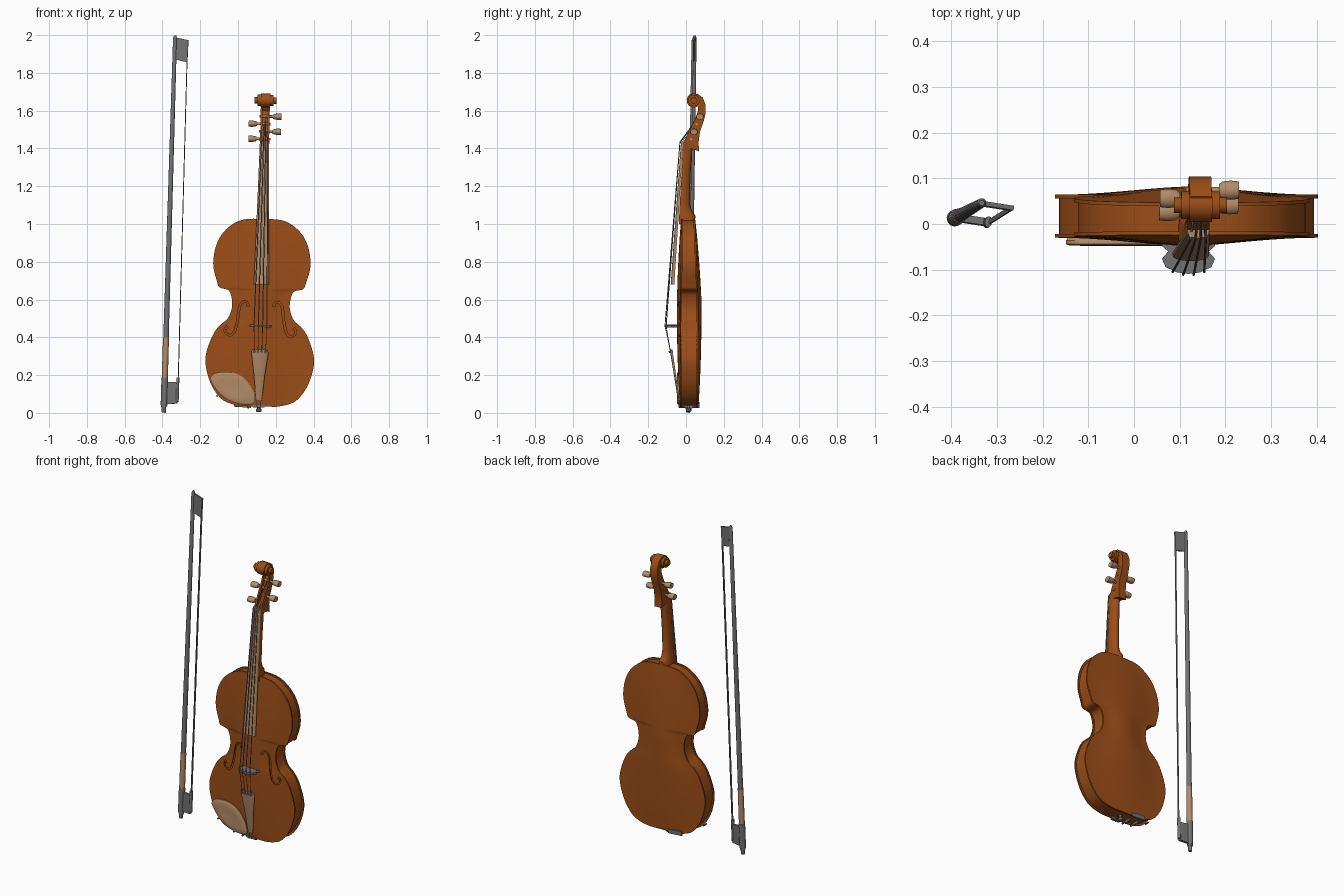
import bpy, bmesh, math
from mathutils import Vector, Matrix

if "Cube" in bpy.data.objects:
    bpy.data.objects.remove(bpy.data.objects["Cube"])


def material(name, rgb):
    m = bpy.data.materials.new(name)
    m.diffuse_color = (*rgb, 1)
    m.use_nodes = True
    m.node_tree.nodes["Principled BSDF"].inputs["Base Color"].default_value = m.diffuse_color
    return m


WOOD = material("varnished_wood", (0.33, 0.075, 0.009))
TAN = material("pale_tan", (0.45, 0.26, 0.14))
GREY = material("grey_metal", (0.17, 0.17, 0.17))

# Violin is built upright on x = 0 then leaned; bow has its own axes
VIOLIN = Matrix.Translation((0.109, 0, 0)) @ Matrix.Rotation(0.022, 4, 'Y')
d = Vector((0.06, 0.034, 2)).normalized()
hx = Vector((1, -0.15, 0))
hx = (hx - d * hx.dot(d)).normalized()
BOW = Matrix.Translation((-0.393, 0.012, 0.001)) @ Matrix((hx, d.cross(hx), d)).transposed().to_4x4()


def loft(name, rings, mat, frame=VIOLIN, caps=True, angle=35):
    bm = bmesh.new()
    vs = [[bm.verts.new(p) for p in r] for r in rings]
    n = len(rings[0])
    for a, b in zip(vs, vs[1:]):
        for i in range(n):
            j = (i + 1) % n
            bm.faces.new((a[i], a[j], b[j], b[i]))
    if caps:
        bm.faces.new(vs[0])
        bm.faces.new(vs[-1])
    bmesh.ops.recalc_face_normals(bm, faces=bm.faces)
    me = bpy.data.meshes.new(name)
    bm.to_mesh(me)
    bm.free()
    me.transform(frame)
    me.materials.append(mat)
    ob = bpy.data.objects.new(name, me)
    bpy.context.collection.objects.link(ob)
    smooth(ob, angle)
    return ob


def smooth(ob, angle=35):
    bpy.ops.object.select_all(action='DESELECT')
    ob.select_set(True)
    bpy.context.view_layer.objects.active = ob
    bpy.ops.object.shade_smooth_by_angle(angle=math.radians(angle))


def prism(name, pts, axis, a, b, mat, frame=VIOLIN):
    put = {'x': lambda p, h: (h, p[0], p[1]), 'y': lambda p, h: (p[0], h, p[1]),
           'z': lambda p, h: (p[0], p[1], h)}[axis]
    return loft(name, [[put(p, h) for p in pts] for h in (a, b)], mat, frame)


def oval(cx, cy, rx, ry, n=20):
    return [(cx + rx * math.cos(2 * math.pi * i / n), cy + ry * math.sin(2 * math.pi * i / n)) for i in range(n)]


def tube(name, pts, radii, mat, frame=VIOLIN, n=8):
    pts = [Vector(p) for p in pts]
    if not isinstance(radii, list):
        radii = [radii] * len(pts)
    rings = []
    for i, p in enumerate(pts):
        q = (pts[min(i + 1, len(pts) - 1)] - pts[max(i - 1, 0)]).to_track_quat('Z', 'Y')
        rings.append([p + q @ Vector((x, y, 0)) for x, y in oval(0, 0, radii[i], radii[i], n)])
    return loft(name, rings, mat, frame)


def spline(pts, k):
    P = [Vector(p) for p in pts]
    P = [P[0]] + P + [P[-1]]
    out = []
    for a, b, c, e in zip(P, P[1:], P[2:], P[3:]):
        for s in range(k):
            t = s / k
            out.append(0.5 * (2 * b + (c - a) * t + (2 * a - 5 * b + 4 * c - e) * t * t
                              + (3 * b - a - 3 * c + e) * t ** 3))
    return out + [P[-1]]


# ---- Body: half-width outline (w, z) ----
outline = spline([(.09, .034), (.15, .046), (.205, .075), (.257, .15), (.286, .25), (.281, .325), (.247, .415),
                  (.212, .462), (.175, .495), (.155, .545), (.153, .585), (.162, .627), (.178, .648), (.222, .66),
                  (.235, .69), (.255, .76), (.256, .82), (.241, .89), (.205, .955), (.148, 1.003), (.10, 1.022),
                  (.05, 1.027)], 4)


def ramp(z):
    return min(1, max(0, (z - .6) / .43))


def front_edge(z):
    return -.030 + .006 * ramp(z)


def back_edge(z):
    return .064 - .017 * ramp(z)


def arch(t, z):
    g = math.sin(math.pi * min(1, max(0, (z - .03) / 1.0))) ** 0.7
    return .018 * g * (.5 + .5 * math.cos(math.pi * t))


def plate(name, edge, out):
    T = [i / 14 - 1 for i in range(29)]
    rings = []
    for w, z in outline:
        face = [(t * w, edge(z) + out * arch(t, z), z) for t in T]
        rings.append(face + [(x, y - out * .008, z2) for x, y, z2 in reversed(face)])
    return loft(name, rings, WOOD)


top = plate("front_plate", front_edge, -1)
plate("back_plate", back_edge, 1)
rim = [(w - .009, .53 + (z - .53) * .984) for w, z in outline]
rim += [(-w, z) for w, z in reversed(rim)]
loft("ribs", [[(x, front_edge(z) + .005, z) for x, z in rim], [(x, back_edge(z) - .005, z) for x, z in rim]],
     WOOD, caps=False)

# f-holes cut through the front plate
path = spline([(.068, .565), (.072, .582), (.09, .588), (.108, .572), (.117, .54), (.122, .49), (.136, .43),
               (.158, .408), (.182, .418), (.188, .44), (.174, .45)], 4)
for side in (-1, 1):
    left, right = [], []
    m = len(path) - 1
    for i, p in enumerate(path):
        t = (path[min(i + 1, m)] - path[max(i - 1, 0)]).normalized()
        f = abs(2 * i / m - 1)
        w = .0055 - .002 * f + (.004 if i < 3 or i > m - 3 else 0)
        nrm = Vector((-t.y, t.x)) * w
        left.append(p + nrm)
        right.append(p - nrm)
    cutter = prism("f_hole_cutter", [(side * p.x, p.y) for p in left + right[::-1]], 'y', -.09, .01, WOOD)
    cutter.hide_render = True
    mod = top.modifiers.new("f_hole", 'BOOLEAN')
    mod.operation, mod.solver, mod.object = 'DIFFERENCE', 'EXACT', cutter
    bpy.ops.object.select_all(action='DESELECT')
    top.select_set(True)
    bpy.context.view_layer.objects.active = top
    bpy.ops.object.modifier_apply(modifier=mod.name)
    bpy.data.objects.remove(cutter)
smooth(top)


# ---- Neck, fingerboard, tailpiece: arched sections ----
def arched(z, w, y_flat, y_edge, y_mid):
    arc = [(w * math.cos(math.pi * i / 10), y_edge + (y_mid - y_edge) * math.sin(math.pi * i / 10), z)
           for i in range(11)]
    return [(-w, y_flat, z), (w, y_flat, z)] + arc


loft("neck", [arched(1.0, .034, -.036, .0, .047), arched(1.045, .033, -.036, .0, .05),
              arched(1.065, .029, -.035, -.015, .034), arched(1.1, .027, -.033, -.018, .021),
              arched(1.25, .026, -.025, -.01, .023), arched(1.38, .025, -.018, 0, .032),
              arched(1.43, .024, -.015, .005, .04)], WOOD)
loft("fingerboard", [arched(.68, .04, -.062, -.069, -.081), arched(1.43, .025, -.015, -.02, -.027)], TAN)
prism("nut", [(-.025, -.012), (.025, -.012), (.02, -.028), (0, -.031), (-.02, -.028)], 'z', 1.43, 1.44, TAN)
loft("tailpiece", [arched(.065, .014, -.034, -.038, -.042), arched(.1, .019, -.038, -.042, -.048),
                   arched(.2, .029, -.053, -.057, -.064), arched(.315, .045, -.069, -.073, -.083),
                   arched(.335, .042, -.072, -.075, -.085)], TAN)

# ---- Pegbox (two cheeks and a recessed core) and scroll ----
back = [(.07, 1.385), (.066, 1.43), (.074, 1.49), (.092, 1.54), (.104, 1.585), (.104, 1.63), (.088, 1.67), (.06, 1.69)]
front = [(.042, 1.68), (.062, 1.63), (.064, 1.60), (.05, 1.56), (.03, 1.52), (.003, 1.465), (-.012, 1.43)]
bottom = [(.02, 1.40), (.045, 1.395)]
for s in (-1, 1):
    prism("pegbox_cheek", back + front + bottom, 'x', s * .014, s * .024, WOOD)
core = front[:2] + [(y + .022, z) for y, z in front[2:6]] + [front[6]]
prism("pegbox_core", back + core + bottom, 'x', -.016, .016, WOOD)
for r, h in ((.037, .025), (.030, .042), (.017, .058)):
    prism("scroll", oval(.041, 1.655, r, r, 28), 'x', -h, h, WOOD)

# ---- Pegs ----
pegs = [(-1, .027, 1.45), (-1, .056, 1.53), (1, .074, 1.57), (1, .042, 1.49)]
for s, y, z in pegs:
    tube("peg_shaft", [(-s * .03, y, z), (s * .06, y, z)], .007, TAN, n=12)
    loft("peg_head", [[(s * x, a, b) for a, b in oval(y, z, ry, rz)] for x, ry, rz in
                      ((.042, .013, .011), (.05, .019, .014), (.068, .021, .017), (.086, .019, .016))], TAN)

# ---- Bridge, strings, tuners ----
half = [(.058, -.034), (.058, -.048), (.044, -.06), (.058, -.076), (.05, -.094), (.025, -.106)]
prism("bridge", [(.022, -.045), (.028, -.034)] + half + [(0, -.109)]
      + [(-x, y) for x, y in reversed(half)] + [(-.028, -.034), (-.022, -.045)], 'z', .454, .466, GREY)
for i, u in enumerate((-1.5, -.5, .5, 1.5)):
    s, py, pz = pegs[i]
    yb = -.112 + .003 * u * u
    tube("string", [(u * .02, -.082, .325), (u * .023, yb, .46), (u * .011, -.032, 1.435),
                    (u * .007, py - .006, pz)], .0026, GREY, n=6)
    tube("fine_tuner", [(u * .02, -.07, .325), (u * .02, -.091, .322)], .006, GREY, n=10)

# ---- Tail gut, saddle, end button ----
for s in (-1, 1):
    tube("tail_gut", [(s * .009, -.038, .075), (s * .009, -.038, .03), (s * .006, .012, .026)], .003, GREY)
prism("saddle", [(-.03, -.036), (.03, -.036), (.03, -.02), (-.03, -.02)], 'z', .028, .042, GREY)
tube("end_button", [(0, .014, .045), (0, .014, .026), (0, .014, .02), (0, .014, .009), (0, .014, .005)],
     [.008, .008, .014, .014, .01], GREY, n=16)

# ---- Chin rest and its clamp ----
rest = spline([(-.262, .175), (-.245, .2), (-.2, .212), (-.14, .21), (-.085, .185), (-.045, .14), (-.022, .09),
               (-.026, .05), (-.08, .043), (-.14, .055), (-.195, .085), (-.24, .135), (-.262, .175)], 3)[:-1]


def rest_ring(y, k):
    return [(-.14 + (p.x + .14) * k, y, .125 + (p.y - .125) * k) for p in rest]


loft("chin_rest", [rest_ring(-.030, .96), rest_ring(-.036, 1), rest_ring(-.044, 1), rest_ring(-.047, .93),
                   rest_ring(-.048, .6), rest_ring(-.046, .25)], TAN)
for x, z in ((-.115, .036), (-.055, .03)):
    tube("clamp_screw", [(x, -.036, z), (x, .068, z)], .005, GREY, n=10)
    tube("clamp_barrel", [(x, -.005, z), (x, .035, z)], .008, GREY, n=12)
prism("clamp_foot", [(-.13, .03), (-.04, .026), (-.04, .05), (-.13, .056)], 'y', .064, .072, GREY)
tube("clamp_pin", [(-.222, -.036, .085), (-.222, -.01, .085)], .005, GREY)

# ---- Bow ----
tube("bow_stick", [(0, 0, .03), (0, 0, .4), (0, 0, 1.2), (0, 0, 1.985), (0, 0, 1.999)],
     [.015, .0145, .0125, .0105, .006], GREY, BOW, 16)
tube("bow_grip", [(0, 0, .185), (0, 0, .4)], [.0165, .016], TAN, BOW, 16)
tube("bow_button", [(0, 0, 0), (0, 0, .005), (0, 0, .035)], [.009, .012, .012], GREY, BOW, 16)
prism("bow_frog", [(-.012, .045), (.07, .05), (.07, .155), (.06, .163), (-.012, .165)], 'y', -.008, .008, GREY, BOW)
prism("frog_ferrule", oval(.07, 0, .008, .012, 16), 'z', .06, .188, GREY, BOW)
prism("frog_collar", oval(0, 0, .018, .018, 16), 'z', .04, .185, GREY, BOW)
prism("bow_head", [(0, 1.872), (.07, 1.858), (.072, 1.975), (.004, 1.988)], 'y', -.005, .005, GREY, BOW)
loft("bow_hair", [[(x + a, b, z) for a, b in ((-.0015, -.006), (.0015, -.006), (.0015, .006), (-.0015, .006))]
                  for x, z in ((.072, .18), (.068, 1.87))], GREY, BOW)
